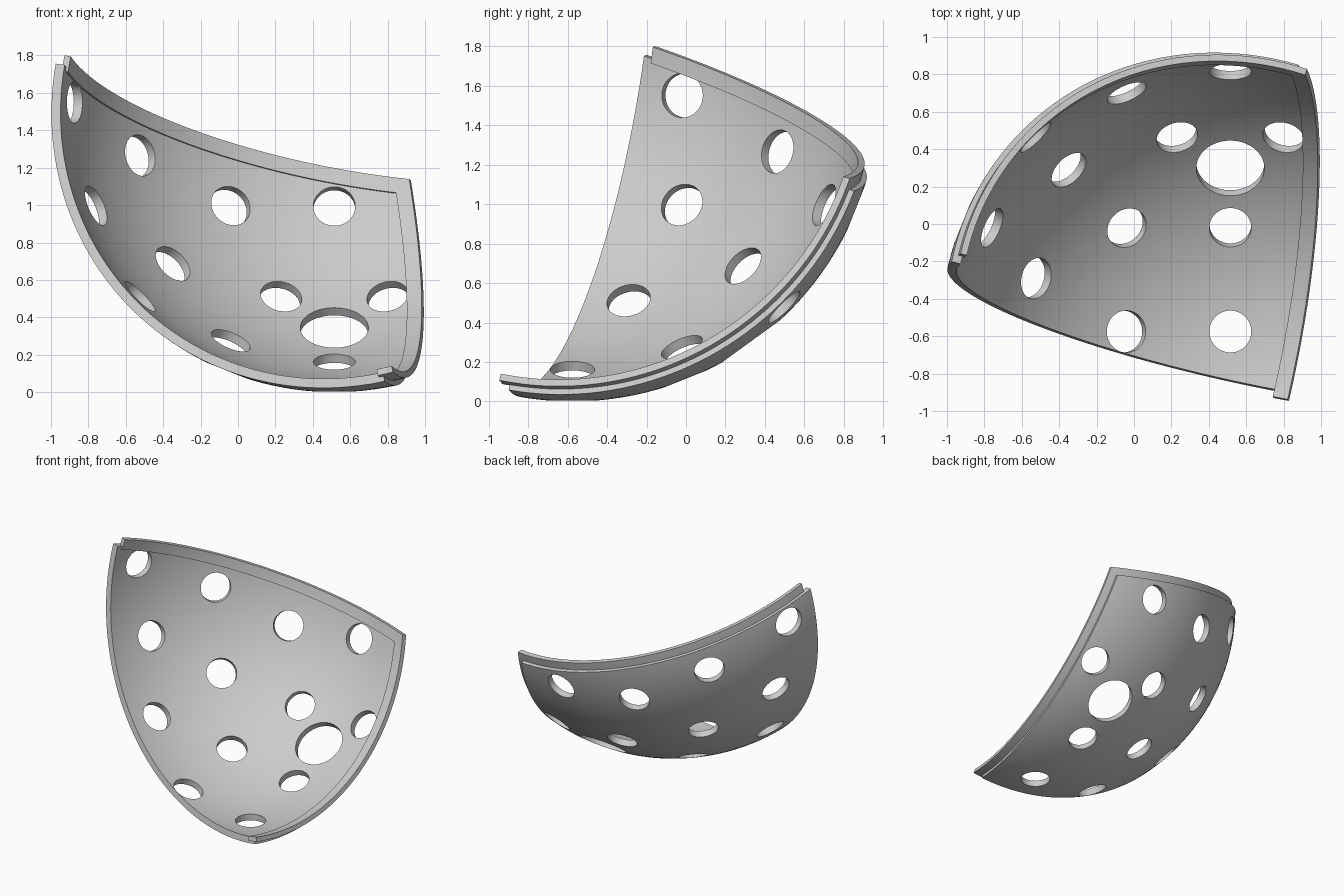
import bpy, bmesh, math
from mathutils import Vector

cube = bpy.data.objects.get("Cube")
if cube:
    bpy.data.objects.remove(cube, do_unlink=True)

CENTRE = Vector((0.515, -0.575, 1.55))      # centre of the full ball

mat = bpy.data.materials.new("light grey plastic")
mat.use_nodes = True
grey = (0.6, 0.6, 0.6, 1)
mat.diffuse_color = grey
mat.node_tree.nodes["Principled BSDF"].inputs["Base Color"].default_value = grey

# Inward normals of the three cutting planes
BACK = Vector((-0.202, -0.301, -1)).normalized()
SIDE = Vector((-1, 0.186, -0.229)).normalized()
FRONT = Vector((0.2266, 1, -0.176)).normalized()


def finish(bm, name):
    mesh = bpy.data.meshes.new(name)
    bm.to_mesh(mesh)
    bm.free()
    obj = bpy.data.objects.new(name, mesh)
    obj.location = CENTRE
    mesh.materials.append(mat)
    bpy.context.collection.objects.link(obj)
    return obj


def activate(obj):
    bpy.ops.object.select_all(action='DESELECT')
    obj.select_set(True)
    bpy.context.view_layer.objects.active = obj


def sphere_patch(name, r_out, r_in, cuts, keep):
    """Thick piece of a ball: slice along the planes, keep faces by rule."""
    bm = bmesh.new()
    bmesh.ops.create_icosphere(bm, subdivisions=6, radius=r_out)
    for normal, offset in cuts:
        bmesh.ops.bisect_plane(bm, geom=bm.verts[:] + bm.edges[:] + bm.faces[:],
                               plane_co=normal * offset, plane_no=normal, dist=1e-5)
    drop = []
    for f in bm.faces:
        c = f.calc_center_median()
        if not keep(c.dot(BACK), c.dot(SIDE), c.dot(FRONT), c):
            drop.append(f)
    bmesh.ops.delete(bm, geom=drop, context='FACES')
    ext = bmesh.ops.extrude_face_region(bm, geom=bm.faces[:], use_keep_orig=True)
    for v in ext["geom"]:
        if isinstance(v, bmesh.types.BMVert):
            v.co *= r_in / r_out
    bmesh.ops.recalc_face_normals(bm, faces=bm.faces[:])
    return finish(bm, name)


# Main shell
shell_back, shell_side = -0.017, 0.012
shell = sphere_patch(
    "shell", 1.55, 1.50,
    [(BACK, shell_back), (SIDE, shell_side), (FRONT, 0)],
    lambda b, s, f, c: b > shell_back and s > shell_side and f > 0)

# Joining lip along the back and side edges, shifted along the front edge
lip_back, lip_side, band_back, band_side, shift = -0.08, -0.05, 0.005, 0.035, 0.044


def in_lip(b, s, f, c):
    inside = b > lip_back and s > lip_side
    on_band = b < band_back or s < band_side
    return inside and on_band and f > (shift if c.x < 0 and c.z > -1 else -shift)


lip = sphere_patch(
    "joining_lip", 1.522, 1.487,
    [(BACK, lip_back), (BACK, band_back), (SIDE, lip_side), (SIDE, band_side),
     (FRONT, shift), (FRONT, -shift)], in_lip)

# Round holes: directions from the ball centre
u, v, w, t = 0.565, 1.41, 1.06, 0.29
small = [(0, 0, -1), (-u, 0, -v), (0, u, -v), (-u, u, -1.3), (-w, t, -w),
         (-1.3, u, -u), (-1, 1, -1), (-w, w, -t), (-u, 1.3, -u), (0, v, -u),
         (-t, w, -w), (t, w, -w), (-v, u, 0)]
large = [(0, 0.895, -1.235)]

bm = bmesh.new()
for dirs, radius in ((small, 0.112), (large, 0.182)):
    for d in dirs:
        d = Vector(d).normalized()
        m = d.to_track_quat('Z', 'Y').to_matrix().to_4x4()
        m.translation = d * 1.52
        bmesh.ops.create_cone(bm, cap_ends=True, segments=64, radius1=radius,
                              radius2=radius, depth=0.3, matrix=m)
cutter = finish(bm, "hole_cutter")
cutter.hide_render = True

mod = shell.modifiers.new("holes", 'BOOLEAN')
mod.operation = 'DIFFERENCE'
mod.solver = 'EXACT'
mod.object = cutter
activate(shell)
bpy.ops.object.modifier_apply(modifier=mod.name)
bpy.data.objects.remove(cutter, do_unlink=True)

for part in (shell, lip):
    activate(part)
    bpy.ops.object.shade_smooth_by_angle(angle=math.radians(30))
